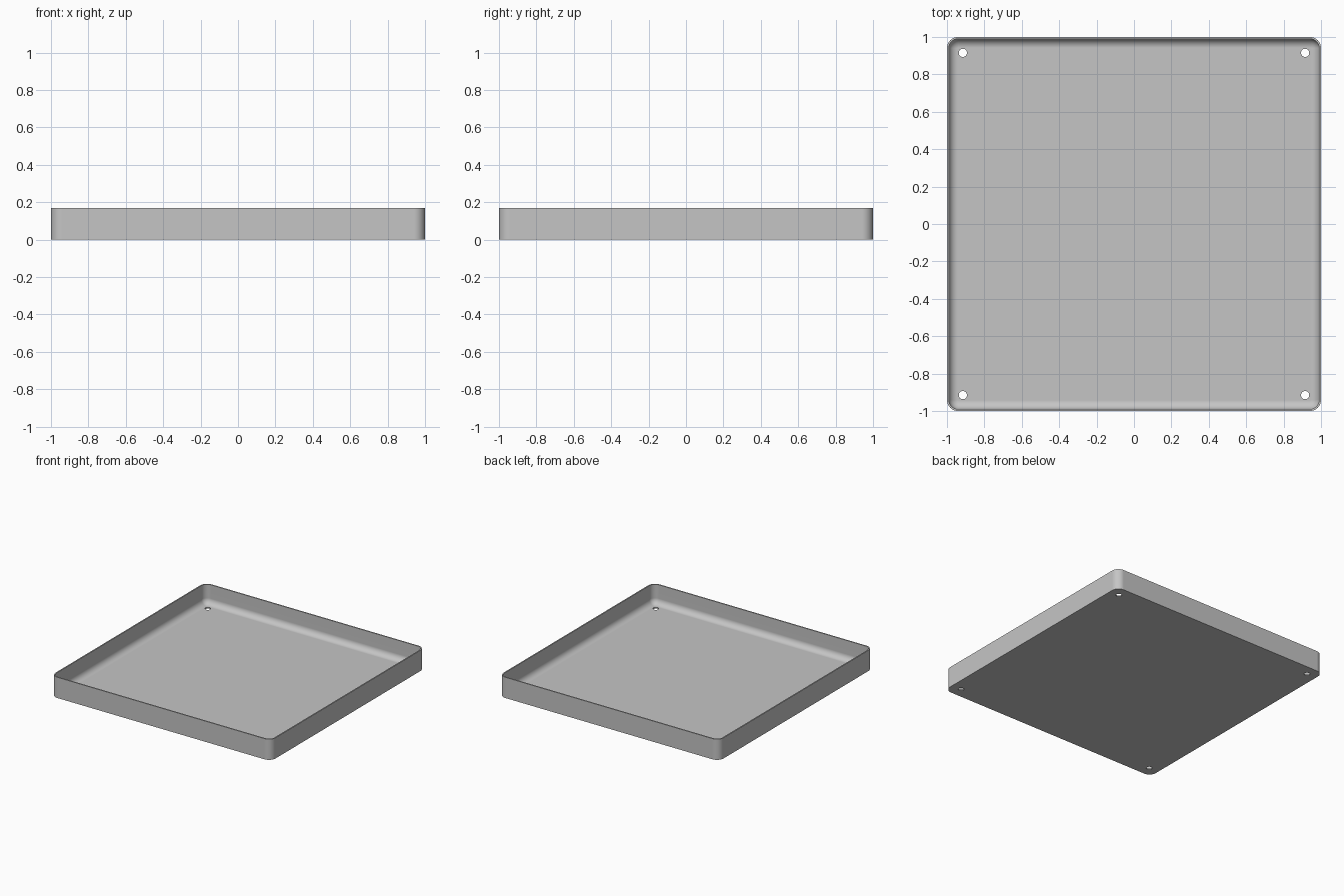
import bpy
import bmesh
from math import cos, sin, pi, radians

cube = bpy.data.objects.get("Cube")
if cube:
    bpy.data.objects.remove(cube, do_unlink=True)

HEIGHT, WALL, CORNER = 0.17, 0.01, 0.06
FILLET = 0.048
HOLE_POS, HOLE_RADIUS = 0.915, 0.022
STEPS = 10

grey = bpy.data.materials.new("light grey")
grey.use_nodes = True
colour = (0.56, 0.56, 0.56, 1)
grey.diffuse_color = colour
grey.node_tree.nodes["Principled BSDF"].inputs["Base Color"].default_value = colour


def ring(bm, inset, z):
    """Rounded square, moved inwards by inset, at height z."""
    radius = CORNER - inset
    centre = 1 - CORNER
    verts = []
    for q, (sx, sy) in enumerate(((1, 1), (-1, 1), (-1, -1), (1, -1))):
        for i in range(STEPS + 1):
            a = (q + i / STEPS) * pi / 2
            verts.append(bm.verts.new((sx * centre + radius * cos(a),
                                       sy * centre + radius * sin(a), z)))
    return verts


# Tray shell: outer wall, rim, inner wall, rounded fillet, floor
profile = [(0, 0), (0, HEIGHT), (WALL, HEIGHT)]
for i in range(STEPS + 1):
    a = i / STEPS * pi / 2
    profile.append((WALL + FILLET * (1 - cos(a)), WALL + FILLET * (1 - sin(a))))

bm = bmesh.new()
rings = [ring(bm, inset, z) for inset, z in profile]
for low, high in zip(rings, rings[1:]):
    n = len(low)
    for i in range(n):
        j = (i + 1) % n
        bm.faces.new((low[i], low[j], high[j], high[i]))
bm.faces.new(rings[0][::-1])
bm.faces.new(rings[-1])
bmesh.ops.recalc_face_normals(bm, faces=bm.faces)
mesh = bpy.data.meshes.new("tray")
bm.to_mesh(mesh)
bm.free()
tray = bpy.data.objects.new("tray", mesh)
bpy.context.collection.objects.link(tray)
mesh.materials.append(grey)

# Corner screw holes cut through the floor
bm = bmesh.new()
for sx in (-1, 1):
    for sy in (-1, 1):
        made = bmesh.ops.create_cone(bm, cap_ends=True, segments=32, depth=0.1,
                                     radius1=HOLE_RADIUS, radius2=HOLE_RADIUS)
        bmesh.ops.translate(bm, verts=made["verts"],
                            vec=(sx * HOLE_POS, sy * HOLE_POS, 0))
cut_mesh = bpy.data.meshes.new("hole_cutters")
bm.to_mesh(cut_mesh)
bm.free()
cut_mesh.materials.append(grey)
cutters = bpy.data.objects.new("hole_cutters", cut_mesh)
bpy.context.collection.objects.link(cutters)
cutters.hide_render = True

bpy.ops.object.select_all(action="DESELECT")
tray.select_set(True)
bpy.context.view_layer.objects.active = tray
cut = tray.modifiers.new("holes", "BOOLEAN")
cut.operation = "DIFFERENCE"
cut.solver = "EXACT"
cut.object = cutters
bpy.ops.object.modifier_apply(modifier=cut.name)
bpy.data.objects.remove(cutters, do_unlink=True)

# Smooth corners and fillet, with flat walls and floor
bpy.ops.object.shade_smooth_by_angle(angle=radians(30))
weighted = tray.modifiers.new("even_shading", "WEIGHTED_NORMAL")
weighted.keep_sharp = True
